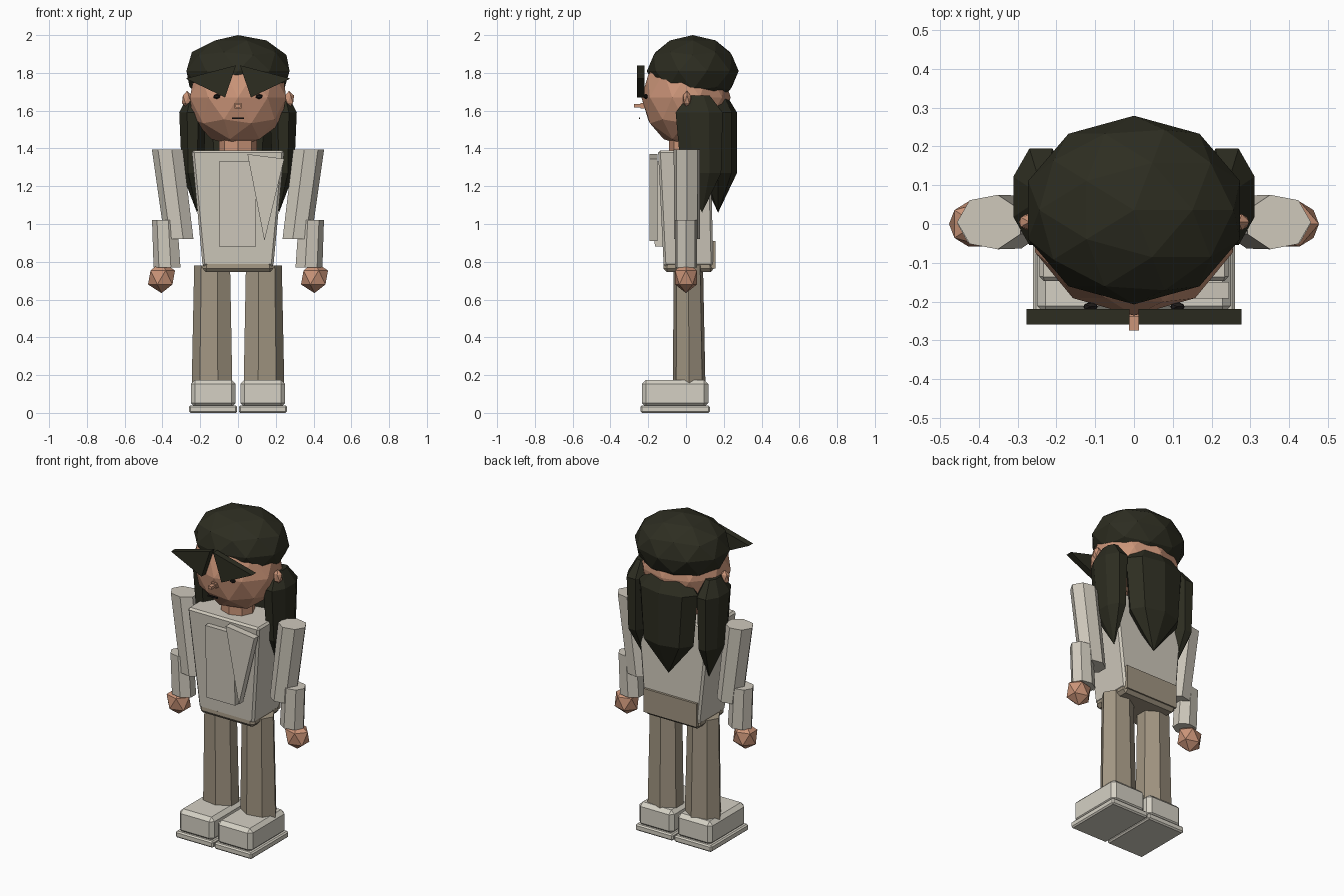
import bpy, bmesh, math
from mathutils import Matrix, Vector

if "Cube" in bpy.data.objects:
    bpy.data.objects.remove(bpy.data.objects["Cube"])


def mat(name, rgb):
    m = bpy.data.materials.new(name)
    m.diffuse_color = (*rgb, 1)
    m.use_nodes = True
    m.node_tree.nodes["Principled BSDF"].inputs["Base Color"].default_value = m.diffuse_color
    return m


SKIN = mat("skin", (0.60, 0.30, 0.19))
HAIR = mat("dark_hair", (0.026, 0.026, 0.015))
CLOTH = mat("pale_cloth", (0.62, 0.58, 0.50))
TAN = mat("tan_trousers", (0.36, 0.305, 0.225))
SHOE = mat("pale_shoe", (0.66, 0.63, 0.55))
DARK = mat("dark_features", (0.012, 0.010, 0.009))


def finish(name, bm, material, bevel=0):
    if bevel:
        bmesh.ops.bevel(bm, geom=bm.edges[:], offset=bevel, segments=1, affect='EDGES')
    bmesh.ops.recalc_face_normals(bm, faces=bm.faces)
    me = bpy.data.meshes.new(name)
    bm.to_mesh(me)
    bm.free()
    me.materials.append(material)
    ob = bpy.data.objects.new(name, me)
    bpy.context.collection.objects.link(ob)
    return ob


def ball(name, centre, size, material, sub):
    bm = bmesh.new()
    bmesh.ops.create_icosphere(bm, subdivisions=sub, radius=1,
                               matrix=Matrix.Translation(centre) @ Matrix.Diagonal((*size, 1)))
    return finish(name, bm, material)


def loft(name, rings, n, material, turn=0.0):
    """Stack of elliptical rings (cx, cy, z, rx, ry), capped at both ends."""
    bm = bmesh.new()
    loops = [[bm.verts.new((cx + rx * math.cos(turn + math.tau * i / n),
                            cy + ry * math.sin(turn + math.tau * i / n), z)) for i in range(n)]
             for cx, cy, z, rx, ry in rings]
    for a, b in zip(loops, loops[1:]):
        for i in range(n):
            j = (i + 1) % n
            bm.faces.new((a[i], a[j], b[j], b[i]))
    bm.faces.new(loops[0])
    bm.faces.new(loops[-1])
    bmesh.ops.remove_doubles(bm, verts=bm.verts, dist=0.002)
    return finish(name, bm, material)


def block(name, x, y, z, material, bevel=0, top=None):
    """Box from ranges; top = (x range, y range) of the upper face."""
    bm = bmesh.new()
    bmesh.ops.create_cube(bm, size=2)
    for v in bm.verts:
        up = v.co.z > 0
        xr, yr = top if top and up else (x, y)
        v.co = Vector((xr[v.co.x > 0], yr[v.co.y > 0], z[up]))
    return finish(name, bm, material, bevel)


def plate(name, pts, y0, y1, material):
    """Polygon in x/z extruded along y."""
    bm = bmesh.new()
    f = bm.faces.new([bm.verts.new((px, y0, pz)) for px, pz in pts])
    ext = bmesh.ops.extrude_face_region(bm, geom=[f])
    for v in ext["geom"]:
        if isinstance(v, bmesh.types.BMVert):
            v.co.y = y1
    return finish(name, bm, material)


# Head, neck and face
ball("head", (0, 0, 1.67), (0.268, 0.236, 0.26), SKIN, 2)
loft("neck", [(0, 0, 1.37, 0.1, 0.09), (0, 0, 1.5, 0.1, 0.09)], 8, SKIN)
block("nose", (-0.018, 0.018), (-0.24, -0.215), (1.612, 1.64), SKIN)
block("nose_tip", (-0.013, 0.013), (-0.275, -0.235), (1.618, 1.634), SKIN)
block("mouth", (-0.032, 0.032), (-0.25, -0.243), (1.555, 1.564), DARK)

# Hair cap and back lock
ball("hair_cap", (0, 0.036, 1.81), (0.287, 0.243, 0.19), HAIR, 2)
loft("back_lock", [(0, 0.16, 1.69, 0.11, 0.05), (0, 0.17, 1.59, 0.2, 0.1),
                   (0, 0.17, 1.27, 0.17, 0.1), (0, 0.17, 1.06, 0, 0)], 8, HAIR)

# Torso, front panels and hips
block("torso", (-0.187, 0.187), (-0.118, 0.145), (0.775, 1.39), CLOTH, 0.012,
      top=((-0.245, 0.245), (-0.148, 0.13)))
block("front_panel", (-0.1, 0.095), (-0.165, -0.11), (0.88, 1.33), CLOTH,
      top=((-0.1, 0.095), (-0.178, -0.13)))
plate("lapel", [(0.05, 1.37), (0.245, 1.345), (0.14, 0.91)], -0.192, -0.15, CLOTH)
block("hips", (-0.19, 0.19), (-0.122, 0.15), (0.745, 0.83), TAN, 0.02,
      top=((-0.18, 0.18), (-0.115, 0.14)))
block("back_panel", (-0.18, 0.18), (0.11, 0.156), (0.765, 0.91), TAN)

for s, side in ((-1, "left"), (1, "right")):
    turn = 0 if s > 0 else math.pi
    # Face details and fringe
    ball(side + "_eye", (s * 0.112, -0.213, 1.675), (0.021, 0.012, 0.014), DARK, 1)
    ball(side + "_ear", (s * 0.27, 0.005, 1.66), (0.03, 0.024, 0.045), SKIN, 1)
    plate(side + "_fringe", [(s * 0.277, 1.77), (s * 0.011, 1.84), (s * 0.068, 1.67)],
          -0.259, -0.219, HAIR)
    # Side lock
    loft(side + "_lock", [(s * 0.235, 0.07, 1.68, 0.035, 0.06), (s * 0.24, 0.07, 1.59, 0.077, 0.135),
                          (s * 0.24, 0.08, 1.27, 0.062, 0.115), (s * 0.217, 0.085, 1.06, 0, 0)],
         8, HAIR, math.pi / 8)
    # Arm and hand
    loft(side + "_upper_arm", [(s * 0.308, 0.005, 0.92, 0.08, 0.07), (s * 0.37, 0.005, 1.395, 0.086, 0.072)],
         7, CLOTH, turn)
    loft(side + "_forearm", [(s * 0.372, 0, 0.77, 0.075, 0.06), (s * 0.385, 0, 1.02, 0.07, 0.06)],
         7, CLOTH, turn)
    ball(side + "_hand", (s * 0.405, 0, 0.717), (0.08, 0.068, 0.083), SKIN, 1)
    # Leg and shoe
    loft(side + "_leg", [(s * 0.132, 0.017, 0.15, 0.113, 0.088), (s * 0.132, 0.012, 0.78, 0.1, 0.08)],
         7, TAN, turn)
    xs = sorted((s * 0.012, s * 0.25))
    block(side + "_shoe", xs, (-0.233, 0.118), (0.03, 0.175), SHOE, 0.022)
    xs = sorted((s * 0.004, s * 0.26))
    block(side + "_sole", xs, (-0.241, 0.126), (0, 0.04), SHOE, 0.008)
